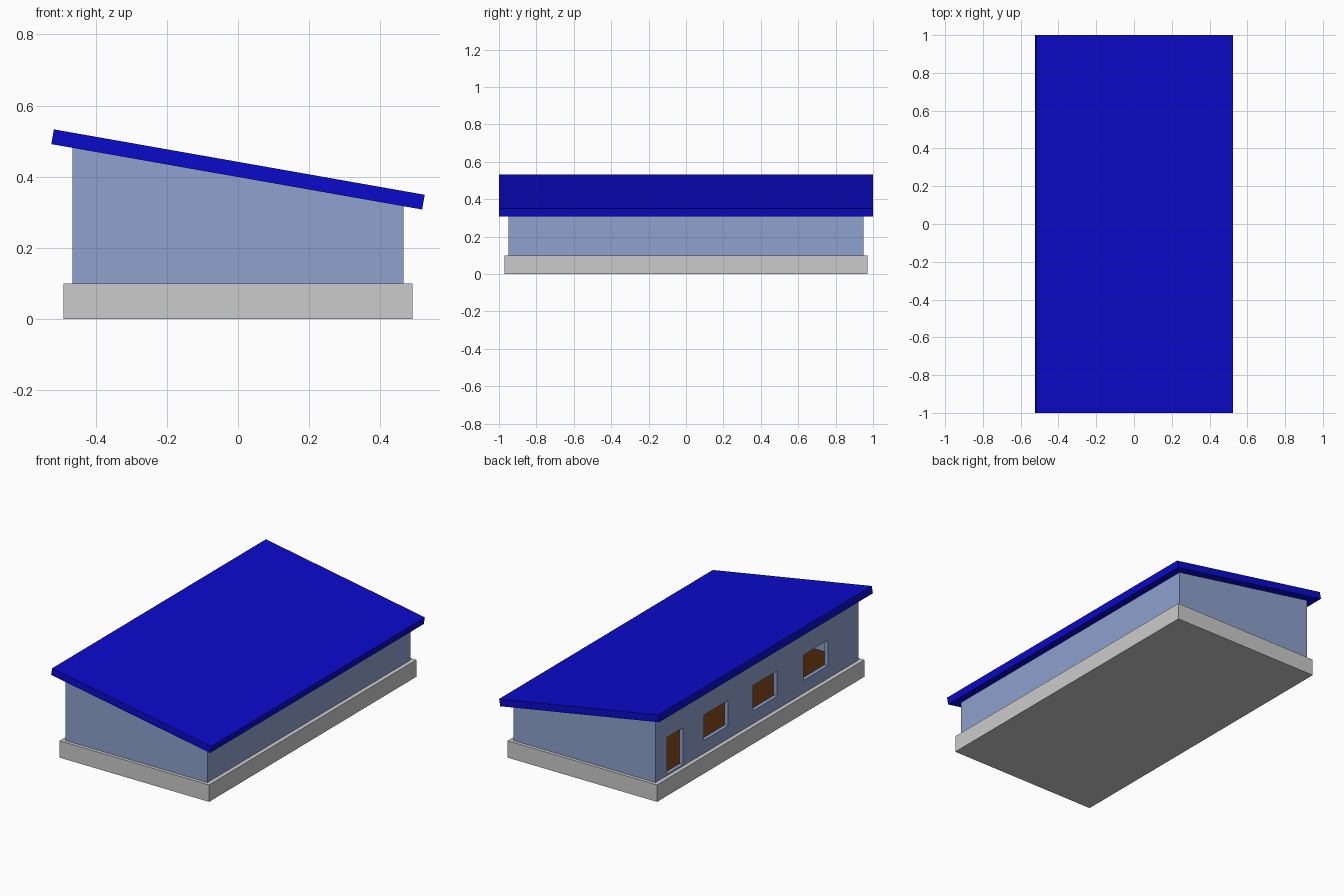
import bpy, math

if "Cube" in bpy.data.objects:
    bpy.data.objects.remove(bpy.data.objects["Cube"])

SLOPE = math.tan(math.radians(10))


def material(name, rgb):
    m = bpy.data.materials.new(name)
    m.diffuse_color = (*rgb, 1)
    m.use_nodes = True
    m.node_tree.nodes["Principled BSDF"].inputs["Base Color"].default_value = m.diffuse_color
    return m


def box(name, x, y, z, mat=None):
    """Box from (min, max) ranges."""
    r = (x, y, z)
    bpy.ops.mesh.primitive_cube_add(size=1, location=[(a + b) / 2 for a, b in r])
    ob = bpy.context.object
    ob.name = name
    ob.scale = [b - a for a, b in r]
    bpy.ops.object.transform_apply(location=False, rotation=False, scale=True)
    if mat:
        ob.data.materials.append(mat)
    return ob


def cut(target, cutter):
    mod = target.modifiers.new("cut", 'BOOLEAN')
    mod.operation = 'DIFFERENCE'
    mod.solver = 'EXACT'
    mod.object = cutter
    bpy.context.view_layer.objects.active = target
    bpy.ops.object.modifier_apply(modifier=mod.name)
    bpy.data.objects.remove(cutter, do_unlink=True)


wall_blue = material("wall_blue", (0.27, 0.36, 0.62))
roof_blue = material("roof_blue", (0.003, 0.003, 0.6))
floor_brown = material("floor_brown", (0.07, 0.02, 0.003))

# Foundation slab and interior floor
box("foundation", (-0.49, 0.49), (-0.97, 0.97), (0, 0.1))
box("floor", (-0.443, 0.443), (-0.928, 0.928), (0.098, 0.103), floor_brown)

# Walls: box whose top follows the roof slope, hollowed out
walls = box("walls", (-0.465, 0.465), (-0.95, 0.95), (0.1, 0.4), wall_blue)
for v in walls.data.vertices:
    if v.co.z > 0:
        v.co.z -= v.co.x * SLOPE
cut(walls, box("room_cutter", (-0.443, 0.443), (-0.928, 0.928), (0.05, 0.6)))

# Door and three windows in the tall left wall
openings = [(0.692, 0.841, 0.108, 0.325)]
openings += [(y - 0.113, y + 0.113, 0.176, 0.326) for y in (0.384, -0.075, -0.55)]
for y0, y1, z0, z1 in openings:
    cut(walls, box("opening_cutter", (-0.5, -0.4), (y0, y1), (z0, z1)))

# Sloping roof slab
roof = box("roof", (-0.529, 0.529), (-1, 1), (-0.021, 0.021), roof_blue)
roof.location = (0, 0, 0.4208)
roof.rotation_euler = (0, math.radians(10), 0)
